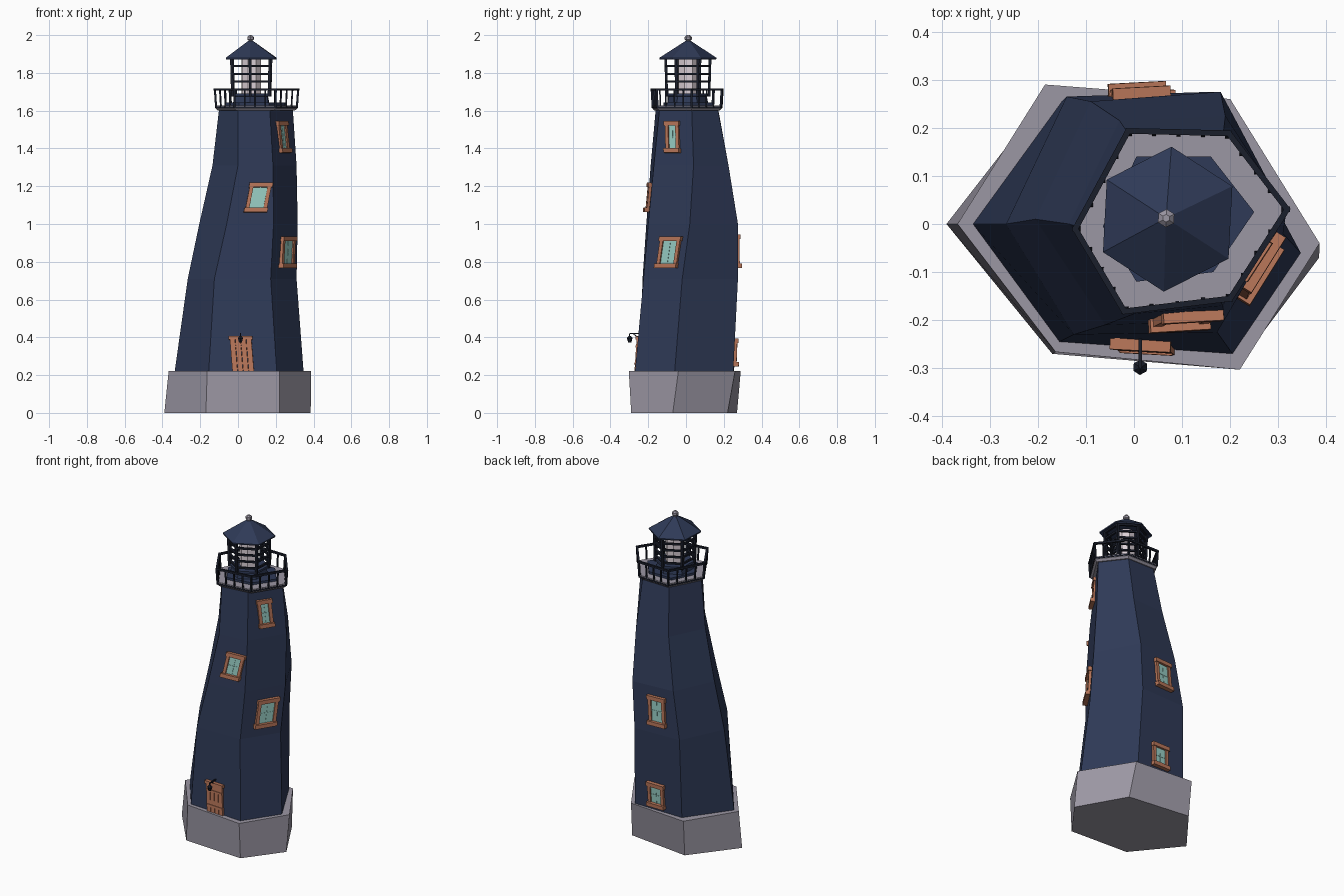
import bpy, bmesh, math
from mathutils import Vector as V

if "Cube" in bpy.data.objects:
    bpy.data.objects.remove(bpy.data.objects["Cube"])


def mat(name, col):
    m = bpy.data.materials.new(name)
    m.diffuse_color = (*col, 1)
    m.use_nodes = True
    m.node_tree.nodes["Principled BSDF"].inputs["Base Color"].default_value = m.diffuse_color
    return m


NAVY = mat("navy paint", (0.028, 0.042, 0.095))
STONE = mat("grey stone", (0.33, 0.31, 0.37))
WOOD = mat("red brown wood", (0.48, 0.18, 0.10))
GLASS = mat("teal glass", (0.31, 0.61, 0.55))
IRON = mat("dark iron", (0.010, 0.013, 0.024))
LIGHT = mat("pale lamp", (0.72, 0.64, 0.69))


def finish(name, bm, m):
    bmesh.ops.recalc_face_normals(bm, faces=bm.faces)
    me = bpy.data.meshes.new(name)
    bm.to_mesh(me)
    bm.free()
    ob = bpy.data.objects.new(name, me)
    bpy.context.collection.objects.link(ob)
    me.materials.append(m)
    return ob


def loft(name, rings, m):
    """Closed solid through a stack of rings of equal point count."""
    bm = bmesh.new()
    vs = [[bm.verts.new(p) for p in r] for r in rings]
    n = len(rings[0])
    for a, b in zip(vs, vs[1:]):
        for i in range(n):
            j = (i + 1) % n
            bm.faces.new((a[i], a[j], b[j], b[i]))
    bm.faces.new(vs[0][::-1])
    bm.faces.new(vs[-1])
    return finish(name, bm, m)


def ring(pts, z):
    return [V((x, y, z)) for x, y in pts]


def scaled(pts, s, c=(0.09, 0.005)):
    return [(c[0] + (x - c[0]) * s, c[1] + (y - c[1]) * s) for x, y in pts]


def ngon(r, z, n=6, c=(0.07, 0.01), rot=27):
    return [V((c[0] + r * math.cos(math.radians(rot) + 2 * math.pi * i / n),
               c[1] + r * math.sin(math.radians(rot) + 2 * math.pi * i / n), z)) for i in range(n)]


def hexa(bm, pts):
    v = [bm.verts.new(p) for p in pts]
    for f in ((0, 1, 2, 3), (4, 5, 6, 7), (0, 1, 5, 4), (1, 2, 6, 5), (2, 3, 7, 6), (3, 0, 4, 7)):
        bm.faces.new([v[i] for i in f])


def bar(bm, a, b, w):
    """Square bar between two points."""
    d = (b - a).normalized()
    s = d.cross(V((0, 0, 1)) if abs(d.z) < 0.8 else V((1, 0, 0))).normalized() * w / 2
    t = d.cross(s).normalized() * w / 2
    a, b = a - d * w * 0.3, b + d * w * 0.3
    hexa(bm, [p + q for p in (a, b) for q in (s + t, s - t, -s - t, t - s)])


# stone base
loft("stone_base", [
    ring([(-.39, 0), (-.17, -.27), (.22, -.29), (.385, -.07), (.22, .22), (-.18, .27)], 0),
    ring([(-.367, 0), (-.163, -.266), (.22, -.303), (.386, -.04), (.2, .26), (-.185, .29)], .223)], STONE)

# crooked six-sided tower
TOP = [(-.1, -.01), (0, -.16), (.168, -.14), (.29, .03), (.183, .168), (0, .17)]
TOWER = [ring(*r) for r in (
    ([(-.335, 0), (-.155, -.245), (.205, -.27), (.347, -.06), (.18, .25), (-.15, .255)], .22),
    ([(-.266, 0), (-.125, -.23), (.173, -.225), (.31, -.02), (.165, .275), (-.14, .265)], .71),
    ([(-.205, .01), (-.06, -.21), (.188, -.2), (.316, .02), (.18, .275), (-.09, .255)], 1.0),
    ([(-.135, 0), (0, -.187), (.185, -.17), (.31, .04), (.19, .225), (-.03, .215)], 1.31),
    (TOP, 1.61))]
loft("tower", TOWER, NAVY)


def wall(i, u, z):
    """Point on tower side i, at fraction u across and height z."""
    for a, b in zip(TOWER, TOWER[1:]):
        if z <= b[0].z:
            break
    t = (z - a[0].z) / (b[0].z - a[0].z)
    j = (i + 1) % 6
    return a[i].lerp(b[i], t).lerp(a[j].lerp(b[j], t), u)


def boards(name, m, side, u, z, lean, boxes):
    """Boxes (across, up, out ranges) laid on a tower side, following its lean."""
    o = wall(side, u, z)
    t = (wall(side, u + .1, z) - wall(side, u - .1, z)).normalized()
    w = (wall(side, u, z + .02) - wall(side, u, z - .02)) / .04
    n = t.cross(w).normalized()
    w += t * lean
    bm = bmesh.new()
    for a0, a1, b0, b1, d0, d1 in boxes:
        hexa(bm, [o + t * a + w * b + n * d for d in (d0, d1)
                  for a, b in ((a0, b0), (a1, b0), (a1, b1), (a0, b1))])
    return finish(name, bm, m)


def window(name, side, u, z, w, h, lean=0):
    x, y, k = w / 2, h / 2, .02
    boards(name + "_frame", WOOD, side, u, z, lean, [
        (-x, -x + k, -y, y, -.02, .014), (x - k, x, -y, y, -.02, .014),
        (-x - .004, x + .006, y - k, y + .004, -.02, .02),
        (-x - .006, x + .004, -y - .004, -y + k, -.02, .026)])
    boards(name + "_glass", GLASS, side, u, z, lean, [
        (-x + .01, x - .01, -y + .01, y - .01, -.015, .006),
        (-.002, .002, -y + .01, y - .01, 0, .008), (-x + .01, x - .01, -.002, .002, 0, .008)])


window("front_window", 1, .64, 1.14, .115, .148, .13)
window("upper_right_window", 2, .46, 1.46, .085, .16, -.08)
window("lower_right_window", 2, .59, .85, .125, .16, .03)
window("upper_back_window", 4, .56, .855, .11, .17, .05)
window("lower_back_window", 4, .47, .32, .11, .14, -.05)

# plank door with lintel and cross board
door = [(-.058 + .029 * i, -.031 + .029 * i, -.095, .078 + .006 * (i % 2), -.02, .012) for i in range(4)]
door += [(-.064, .062, .072, .09, -.02, .018), (-.055, .055, .03, .042, 0, .016),
         (-.055, .055, -.06, -.048, 0, .016)]
boards("door", WOOD, 1, .49, .315, -.08, door)

# hanging lamp above the door
bm = bmesh.new()
bar(bm, V((.013, -.23, .42)), V((.013, -.295, .42)), .007)
bar(bm, V((.013, -.25, .395)), V((.013, -.28, .42)), .005)
bar(bm, V((.013, -.298, .42)), V((.013, -.298, .40)), .005)
finish("lamp_arm", bm, IRON)
C = (.013, -.298)
loft("door_lamp", [ngon(r, z, 6, C) for r, z in ((.008, .372), (.014, .392), (.016, .396), (.004, .408))], IRON)

# gallery deck
DECK = [(-.118, -.01), (-.018, -.178), (.198, -.152), (.314, .03), (.195, .185), (-.01, .19)]
loft("gallery_deck", [ring(scaled(DECK, .94), 1.6), ring(DECK, 1.612), ring(DECK, 1.628)], STONE)

# railing flaring slightly outward
low, high = ring(scaled(DECK, .99), 1.618), ring(scaled(DECK, 1.02), 1.712)
bm = bmesh.new()
for i in range(6):
    j = (i + 1) % 6
    bar(bm, high[i], high[j], .012)
    bar(bm, low[i], low[j], .008)
    for k in range(4):
        bar(bm, low[i].lerp(low[j], k / 4), high[i].lerp(high[j], k / 4), .011 if k == 0 else .008)
finish("railing", bm, IRON)

# lantern room floor step, wall and pale lamp
STEP = [(-.065, -.005), (.005, -.12), (.165, -.1), (.25, .025), (.16, .14), (.005, .14)]
loft("lantern_step", [ring(STEP, 1.625), ring(STEP, 1.642)], NAVY)
loft("lantern_wall", [ngon(r, z) for r, z in ((.108, 1.64), (.1, 1.675), (.112, 1.678), (.112, 1.69))], NAVY)
loft("lamp_core", [ngon(r, z, 8) for r, z in ((.055, 1.68), (.055, 1.88))], LIGHT)

# lantern cage
bm = bmesh.new()
lo, hi = ngon(.112, 1.68), ngon(.118, 1.885)
for i in range(6):
    j = (i + 1) % 6
    bar(bm, lo[i], hi[i], .014)
    for k in range(5):
        t = (.16 + k * .2)
        bar(bm, lo[i].lerp(hi[i], t), lo[j].lerp(hi[j], t), .011)
finish("lantern_cage", bm, IRON)

# roof and finial
AP = (.067, .012)
loft("roof", [ngon(.12, 1.883), ngon(.15, 1.872), ngon(.151, 1.88), ngon(.016, 1.968, c=AP)], NAVY)
loft("finial", [ngon(r, z, 6, AP) for r, z in
                ((.012, 1.96), (.012, 1.972), (.019, 1.976), (.019, 1.99), (.008, 2.0))], STONE)
